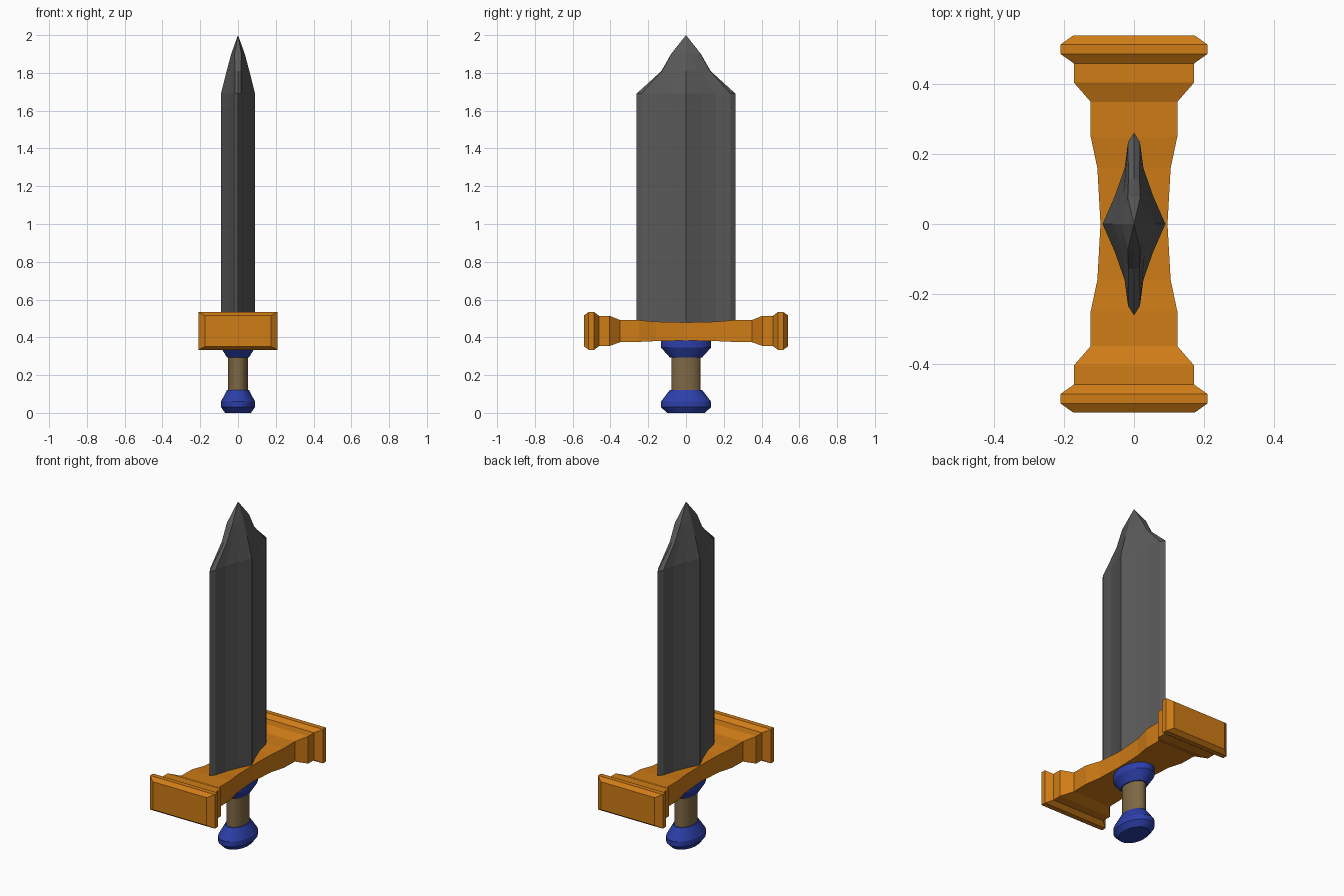
import bpy, bmesh, math

if "Cube" in bpy.data.objects:
    bpy.data.objects.remove(bpy.data.objects["Cube"])


def material(name, rgb):
    m = bpy.data.materials.new(name)
    m.diffuse_color = (*rgb, 1)
    m.use_nodes = True
    m.node_tree.nodes["Principled BSDF"].inputs["Base Color"].default_value = m.diffuse_color
    return m


STEEL = material("dark_steel", (0.1, 0.1, 0.1))
GOLD = material("orange_gold", (0.62, 0.2, 0.008))
BLUE = material("blue", (0.025, 0.05, 0.4))
WRAP = material("brown_wrap", (0.21, 0.14, 0.06))


def loft(name, rings, mat, apex=None):
    """Skin closed rings of equal length; cap the ends or run to an apex."""
    bm = bmesh.new()
    loops = [[bm.verts.new(p) for p in ring] for ring in rings]
    n = len(loops[0])
    for a, b in zip(loops, loops[1:]):
        for i in range(n):
            j = (i + 1) % n
            bm.faces.new((a[i], a[j], b[j], b[i]))
    bm.faces.new(loops[0][::-1])
    if apex:
        tip = bm.verts.new(apex)
        for i in range(n):
            bm.faces.new((loops[-1][i], loops[-1][(i + 1) % n], tip))
    else:
        bm.faces.new(loops[-1])
    bmesh.ops.recalc_face_normals(bm, faces=bm.faces)
    me = bpy.data.meshes.new(name)
    bm.to_mesh(me)
    bm.free()
    me.materials.append(mat)
    ob = bpy.data.objects.new(name, me)
    bpy.context.collection.objects.link(ob)
    return ob


def blade_ring(quarter, z):
    """Mirror a quarter section (ridge to cutting edge) into a full ring."""
    right = [(x, -y) for x, y in quarter[:0:-1]] + quarter
    left = [(-x, y) for x, y in right[-2:0:-1]]
    return [(x, y, z) for x, y in right + left]


def oval_ring(r, z, n=32):
    return [(0.68 * r * math.cos(2 * math.pi * i / n),
             r * math.sin(2 * math.pi * i / n), z) for i in range(n)]


# Blade: concave diamond section with a stepped point
full = [(.09, 0), (.055, .08), (.027, .16), (.017, .235), (0, .262)]
shoulder = [(.06, 0), (.045, .05), (.03, .09), (.016, .127), (0, .13)]
point = [(.036, 0), (.029, .03), (.023, .055), (.018, .077), (0, .079)]
loft("blade", [blade_ring(full, .43), blade_ring(full, 1.69),
               blade_ring(shoulder, 1.81), blade_ring(point, 1.9)],
     STEEL, apex=(0, 0, 2))

# Crossguard: rectangular sections (y, half width, bottom, top), mirrored in y
half = [(0, .096, .383, .479), (.16, .105, .38, .483), (.25, .124, .376, .491),
        (.35, .124, .374, .492), (.405, .172, .354, .514),
        (.46, .172, .354, .514), (.487, .21, .334, .534),
        (.515, .21, .334, .534), (.54, .175, .352, .516)]
stations = [(-y, w, b, t) for y, w, b, t in half[:0:-1]] + half
loft("crossguard", [[(-w, y, b), (w, y, b), (w, y, t), (-w, y, t)]
                    for y, w, b, t in stations], GOLD)

# Handle: oval pommel, grip and collar
for name, profile, mat in (
    ("pommel", [(.1, 0), (.132, .03), (.132, .06), (.085, .122)], BLUE),
    ("grip", [(.078, .1), (.078, .31)], WRAP),
    ("collar", [(.085, .293), (.132, .345), (.132, .385)], BLUE),
):
    loft(name, [oval_ring(r, z) for r, z in profile], mat)
